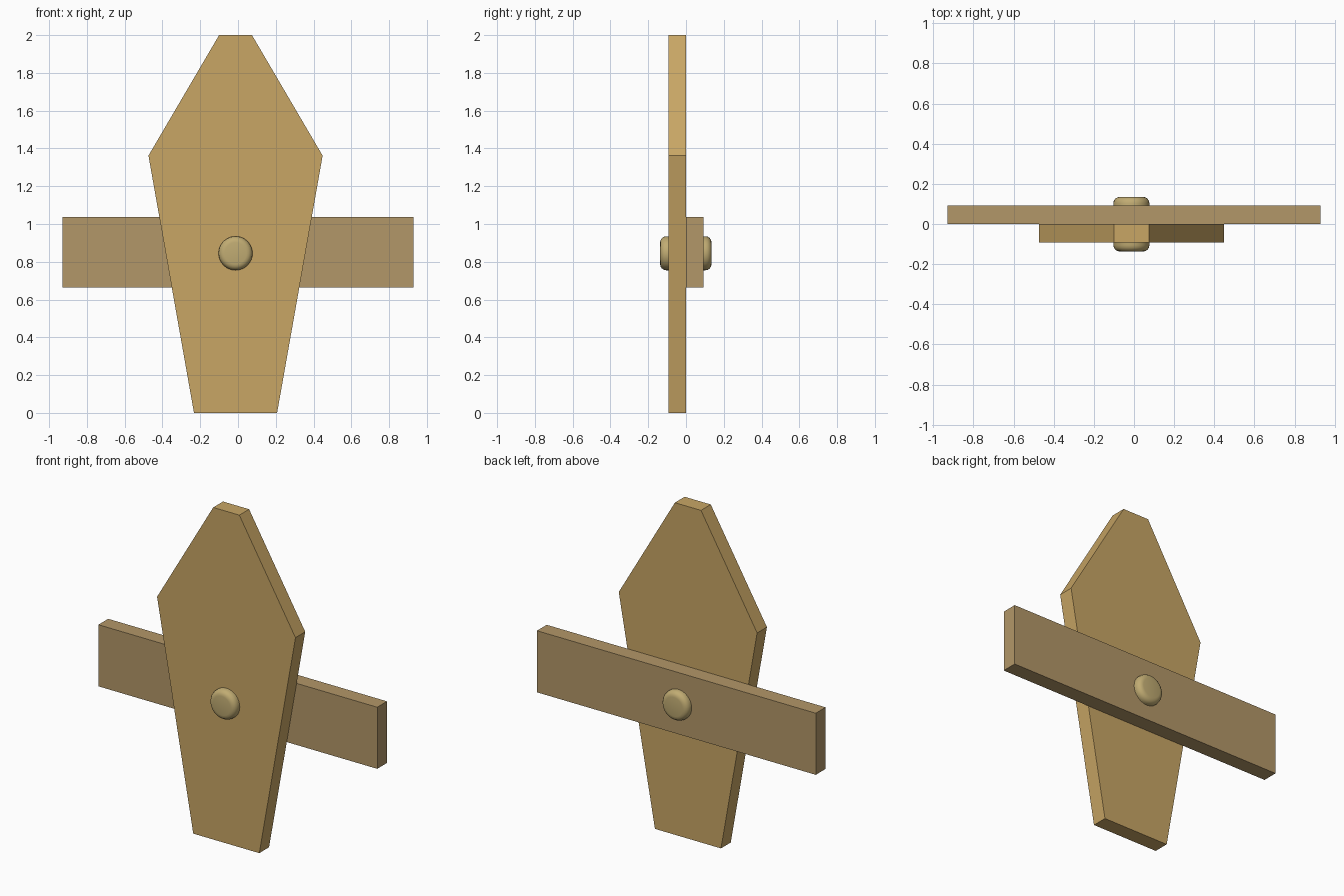
import bpy, bmesh
from math import radians
from mathutils import Matrix, Vector

if "Cube" in bpy.data.objects:
    bpy.data.objects.remove(bpy.data.objects["Cube"])


def finish(bm, name, color):
    bmesh.ops.recalc_face_normals(bm, faces=bm.faces[:])
    mesh = bpy.data.meshes.new(name)
    bm.to_mesh(mesh)
    bm.free()
    obj = bpy.data.objects.new(name, mesh)
    bpy.context.collection.objects.link(obj)
    mat = bpy.data.materials.new(name + "_wood")
    mat.diffuse_color = (*color, 1)
    mat.use_nodes = True
    mat.node_tree.nodes["Principled BSDF"].inputs["Base Color"].default_value = mat.diffuse_color
    mesh.materials.append(mat)
    return obj


def plank(name, outline, y0, y1, color):
    """Extrude an x-z outline from y0 to y1."""
    bm = bmesh.new()
    face = bm.faces.new([bm.verts.new((x, y0, z)) for x, z in outline])
    new = bmesh.ops.extrude_face_region(bm, geom=[face])["geom"]
    verts = [v for v in new if isinstance(v, bmesh.types.BMVert)]
    bmesh.ops.translate(bm, verts=verts, vec=(0, y1 - y0, 0))
    return finish(bm, name, color)


CX = -0.013  # shared axis of board and peg

# Upright board: mirrored half-widths at each height
half = [(0.22, 0), (0.461, 1.362), (0.087, 2)]
outline = [(CX + w, z) for w, z in half] + [(CX - w, z) for w, z in reversed(half)]
plank("upright_board", outline, -0.093, 0, (0.58, 0.38, 0.13))

# Crossbar behind the board
plank("crossbar", [(-0.93, 0.665), (0.928, 0.665), (0.928, 1.036), (-0.93, 1.036)],
      0, 0.093, (0.45, 0.31, 0.14))

# Round peg through both, with rounded rims
bm = bmesh.new()
bmesh.ops.create_cone(bm, cap_ends=True, segments=32, radius1=0.09, radius2=0.09, depth=0.272)
rims = [e for e in bm.edges if abs(e.verts[0].co.z - e.verts[1].co.z) < 1e-4]
bmesh.ops.bevel(bm, geom=rims, offset=0.032, segments=4, profile=0.5, affect='EDGES')
bm.transform(Matrix.Translation(Vector((CX, -0.001, 0.845))) @ Matrix.Rotation(radians(90), 4, 'X'))
peg = finish(bm, "peg", (0.53, 0.41, 0.17))
bpy.context.view_layer.objects.active = peg
peg.select_set(True)
bpy.ops.object.shade_smooth_by_angle(angle=radians(35))
